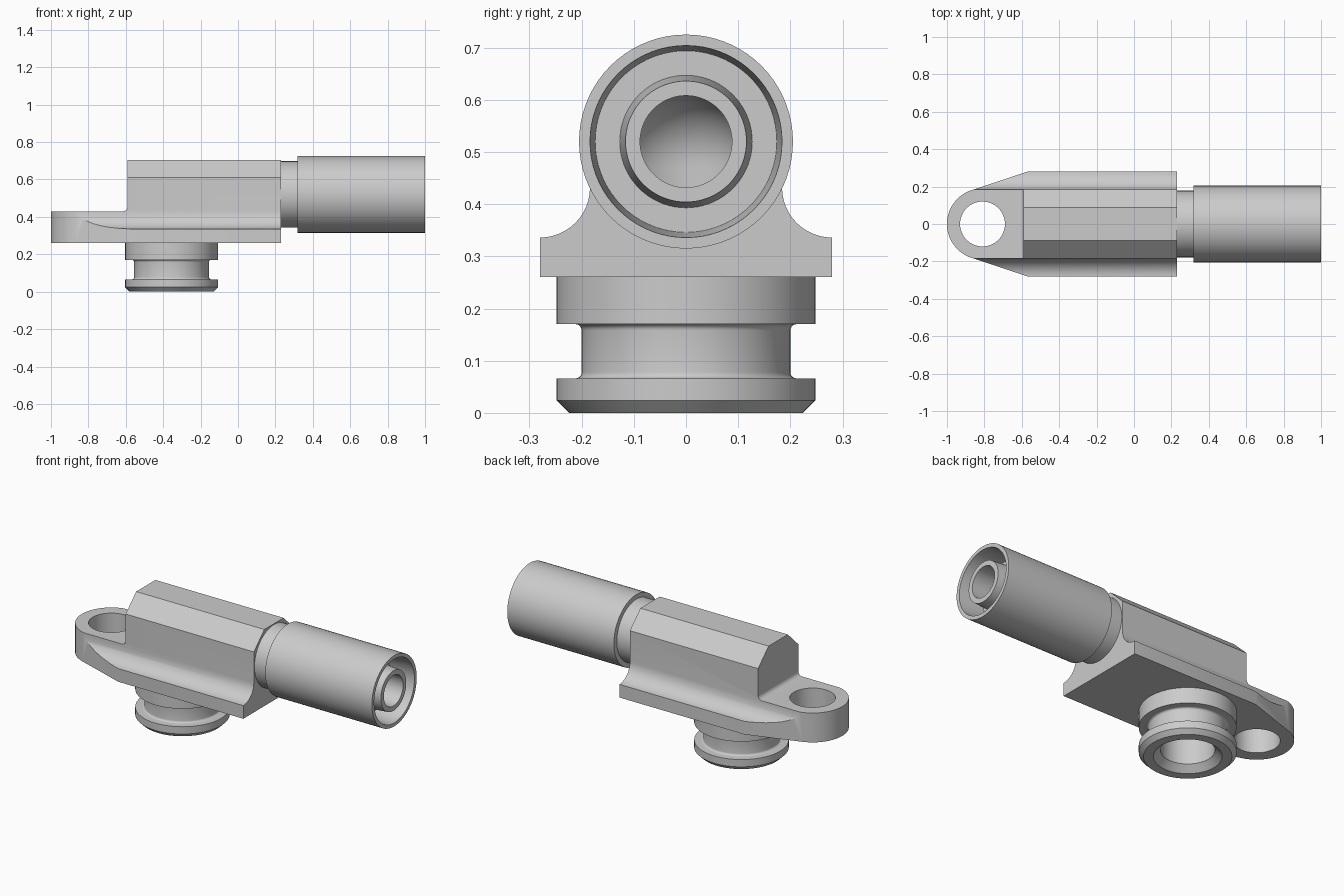
import bpy
import bmesh
from math import sin, cos, pi, radians, atan2, acos, hypot
from mathutils import Matrix, Vector

cube = bpy.data.objects.get("Cube")
if cube:
    bpy.data.objects.remove(cube, do_unlink=True)

metal = bpy.data.materials.new("light grey metal")
metal.use_nodes = True
grey = (0.6, 0.6, 0.6, 1)
metal.diffuse_color = grey
metal.node_tree.nodes["Principled BSDF"].inputs["Base Color"].default_value = grey


def finish(name, bm):
    bmesh.ops.remove_doubles(bm, verts=bm.verts, dist=1e-5)
    bmesh.ops.recalc_face_normals(bm, faces=bm.faces)
    mesh = bpy.data.meshes.new(name)
    bm.to_mesh(mesh)
    bm.free()
    mesh.materials.append(metal)
    obj = bpy.data.objects.new(name, mesh)
    bpy.context.collection.objects.link(obj)
    return obj


def arc(cx, cy, r, a0, a1, n=12):
    """Points on an arc, angles in degrees."""
    angles = [radians(a0 + (a1 - a0) * i / n) for i in range(n + 1)]
    return [(cx + r * cos(a), cy + r * sin(a)) for a in angles]


def prism(name, points, place, start, end):
    """Extrude a flat outline; place(u, v, w) maps it into space."""
    bm = bmesh.new()
    face = bm.faces.new([bm.verts.new(place(u, v, start)) for u, v in points])
    made = bmesh.ops.extrude_face_region(bm, geom=[face])["geom"]
    shift = Vector(place(0, 0, end)) - Vector(place(0, 0, start))
    bmesh.ops.translate(bm, vec=shift, verts=[g for g in made if isinstance(g, bmesh.types.BMVert)])
    return finish(name, bm)


def lathe(name, points, matrix, closed=True, steps=72):
    """Revolve (radius, height) points around z, then place with matrix."""
    bm = bmesh.new()
    verts = [bm.verts.new((r, 0, h)) for r, h in points]
    edges = [bm.edges.new(pair) for pair in zip(verts, verts[1:])]
    if closed:
        edges.append(bm.edges.new((verts[-1], verts[0])))
    bmesh.ops.spin(bm, geom=verts + edges, cent=(0, 0, 0), axis=(0, 0, 1),
                   angle=2 * pi, steps=steps, use_merge=False)
    bmesh.ops.transform(bm, matrix=matrix, verts=bm.verts)
    return finish(name, bm)


def combine(obj, tool, operation):
    """Apply a boolean and discard the tool."""
    mod = obj.modifiers.new("boolean", "BOOLEAN")
    mod.operation = operation
    mod.solver = "EXACT"
    mod.object = tool
    bpy.context.view_layer.update()
    result = bpy.data.meshes.new_from_object(obj.evaluated_get(bpy.context.evaluated_depsgraph_get()))
    obj.modifiers.clear()
    obj.data = result
    bpy.data.objects.remove(tool, do_unlink=True)


def along_x(u, v, w):
    return (w, u, v)


def along_y(u, v, w):
    return (u, w, v)


def along_z(u, v, w):
    return (u, v, w)


AXIS_Z = 0.52      # height of the tube axis
PORT_X = -0.355    # position of the lower port
EYE_X, EYE_R = -0.81, 0.19
port_place = Matrix.Translation((PORT_X, 0, 0))
tube_place = Matrix.Translation((0, 0, AXIS_Z)) @ Matrix.Rotation(pi / 2, 4, "Y")

# Body cross-section: wide foot, concave flanks, chamfered top
half = [(0.32, 0.26), (0.32, 0.336)] + arc(0.28, 0.432, 0.096, 270, 180) + [(0.184, 0.61), (0.088, 0.703)]
section = half + [(-y, z) for y, z in reversed(half)]
body = prism("body", section, along_x, -1.1, 0.23)

# Plan outline: square end, tapered sides, rounded eye
corner_x, corner_y = -0.57, 0.28
dx = corner_x - EYE_X
tangent = atan2(corner_y, dx) + acos(EYE_R / hypot(dx, corner_y))
deg = tangent * 180 / pi
plan = [(0.4, -corner_y), (0.4, corner_y), (corner_x, corner_y)]
plan += arc(EYE_X, 0, EYE_R, deg, 360 - deg, 32) + [(corner_x, -corner_y)]
combine(body, prism("plan_cutter", plan, along_z, 0.1, 0.9), "INTERSECT")

# Step down to the eye, with a small fillet
step = [(-1.2, 0.43)] + arc(-0.615, 0.455, 0.025, 270, 360, 8) + [(-0.59, 0.9), (-1.2, 0.9)]
combine(body, prism("step_cutter", step, along_y, -0.5, 0.5), "DIFFERENCE")

# Eye hole
eye_hole = lathe("eye_cutter", [(0, 0.1), (0.12, 0.1), (0.12, 0.6), (0, 0.6)],
                 Matrix.Translation((EYE_X, 0, 0)), False)
combine(body, eye_hole, "DIFFERENCE")

# Round-topped port bore meeting the tube bore
bore = [(0, 0.1)] + arc(0, 0.47, 0.138, 0, 90, 12)
bore.insert(1, (0.138, 0.1))
bore[-1] = (0, bore[-1][1])
combine(body, lathe("port_bore_cutter", bore, port_place, False), "DIFFERENCE")
cross = [(0, PORT_X), (0.088, PORT_X), (0.088, 0.5), (0, 0.5)]
combine(body, lathe("tube_bore_cutter", cross, tube_place, False), "DIFFERENCE")

# Grooved port below the body
port_profile = [(0.174, 0), (0.224, 0), (0.248, 0.024), (0.248, 0.066)]
port_profile += arc(0.212, 0.078, 0.012, 270, 180, 5)
port_profile += arc(0.212, 0.158, 0.012, 180, 90, 5)
port_profile += [(0.248, 0.17), (0.248, 0.268), (0.138, 0.268), (0.138, 0.036)]
port = lathe("port", port_profile, port_place)

# Neck, sleeve and inner post as one turned part
tube_profile = [(0.088, 0.222), (0.178, 0.222), (0.178, 0.318), (0.205, 0.318),
                (0.205, 1.0), (0.184, 1.0), (0.174, 0.85), (0.127, 0.85),
                (0.116, 0.995), (0.088, 0.995)]
tube = lathe("tube", tube_profile, tube_place)

# Smooth round surfaces, keep edges crisp
bpy.ops.object.select_all(action="DESELECT")
for part in (body, port, tube):
    part.select_set(True)
bpy.context.view_layer.objects.active = body
bpy.ops.object.shade_smooth_by_angle(angle=radians(30))
